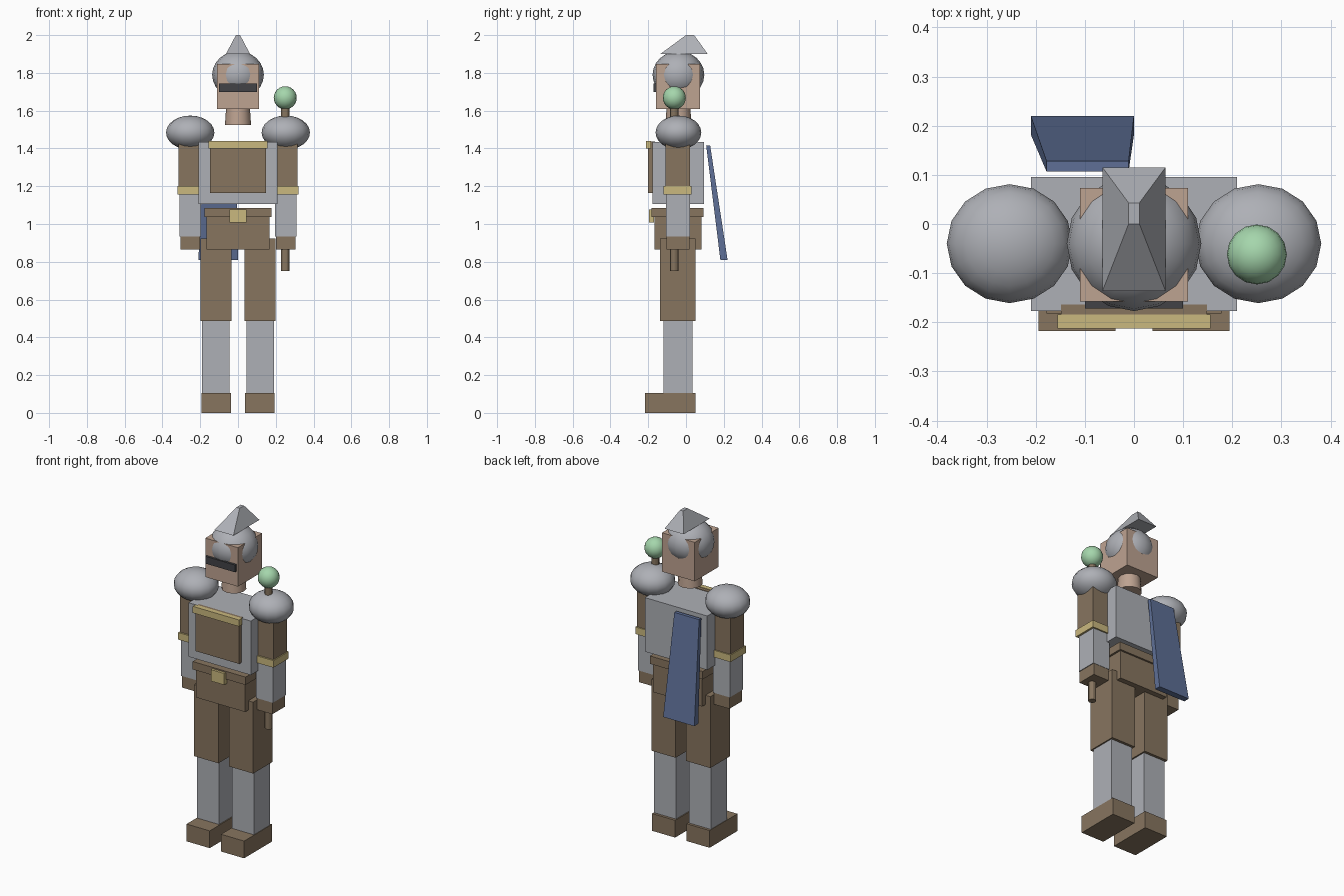
import bpy, bmesh
from mathutils import Matrix

old = bpy.data.objects.get("Cube")
if old:
    bpy.data.objects.remove(old, do_unlink=True)


def material(name, r, g, b):
    """Flat material from display (0-255) values, stored as linear."""
    col = [((c / 255 + 0.055) / 1.055) ** 2.4 for c in (r, g, b)] + [1.0]
    m = bpy.data.materials.new(name)
    m.use_nodes = True
    m.diffuse_color = col
    m.node_tree.nodes["Principled BSDF"].inputs["Base Color"].default_value = col
    return m


STEEL = material("steel", 174, 176, 182)
LEATHER = material("brown leather", 135, 117, 95)
GOLD = material("pale gold", 202, 184, 126)
SKIN = material("skin", 190, 163, 145)
DARK = material("dark visor", 66, 66, 70)
BLUE = material("blue cloth", 94, 111, 150)
GREEN = material("green glass", 165, 214, 172)


def finish(bm, name, mat, smooth=False):
    bmesh.ops.recalc_face_normals(bm, faces=bm.faces)
    for f in bm.faces:
        f.smooth = smooth
    mesh = bpy.data.meshes.new(name)
    bm.to_mesh(mesh)
    bm.free()
    mesh.materials.append(mat)
    ob = bpy.data.objects.new(name, mesh)
    bpy.context.collection.objects.link(ob)
    return ob


def frustum(name, mat, low, high, z):
    """Block between two rectangles (x0, x1, y0, y1) at heights z."""
    bm = bmesh.new()
    rings = []
    for (x0, x1, y0, y1), h in zip((low, high), z):
        corners = ((x0, y0), (x1, y0), (x1, y1), (x0, y1))
        rings.append([bm.verts.new((x, y, h)) for x, y in corners])
    a, b = rings
    bm.faces.new(a[::-1])
    bm.faces.new(b)
    for i in range(4):
        j = (i + 1) % 4
        bm.faces.new((a[i], a[j], b[j], b[i]))
    return finish(bm, name, mat)


def box(name, mat, x, y, z):
    rect = (*x, *y)
    return frustum(name, mat, rect, rect, z)


def ball(name, mat, centre, size, segments=16, rings=12):
    bm = bmesh.new()
    mtx = Matrix.Translation(centre) @ Matrix.Diagonal((*size, 1))
    bmesh.ops.create_uvsphere(bm, u_segments=segments, v_segments=rings,
                              radius=1, matrix=mtx)
    return finish(bm, name, mat, True)


def rod(name, mat, x, y, z0, z1, r0, r1, sides=12):
    bm = bmesh.new()
    bmesh.ops.create_cone(bm, cap_ends=True, segments=sides, radius1=r0,
                          radius2=r1, depth=z1 - z0,
                          matrix=Matrix.Translation((x, y, (z0 + z1) / 2)))
    ob = finish(bm, name, mat, True)
    bpy.ops.object.select_all(action='DESELECT')
    ob.select_set(True)
    bpy.context.view_layer.objects.active = ob
    bpy.ops.object.shade_smooth_by_angle()
    return ob


def pair(name, mat, x, y, z):
    """Matching left (+x) and right (-x) blocks."""
    box("left_" + name, mat, x, y, z)
    box("right_" + name, mat, (-x[1], -x[0]), y, z)


# Head, helmet and crest
box("head", SKIN, (-.11, .11), (-.158, .073), (1.61, 1.847))
ball("helmet", STEEL, (0, -.04, 1.79), (.137, .137, .125))
box("visor", DARK, (-.1, .1), (-.172, -.15), (1.70, 1.744))
frustum("helmet_crest", STEEL, (-.064, .064, -.136, .115),
        (-.011, .011, 0, .043), (1.9, 2.0))
rod("neck", SKIN, 0, -.04, 1.525, 1.615, .069, .063)

# Torso and belt
box("torso", STEEL, (-.21, .21), (-.177, .096), (1.105, 1.434))
box("chest_plate", LEATHER, (-.148, .148), (-.2, -.164), (1.165, 1.437))
box("chest_trim", GOLD, (-.156, .156), (-.213, -.184), (1.4, 1.44))
box("pelvis", LEATHER, (-.166, .166), (-.168, .082), (.865, 1.045))
box("belt", LEATHER, (-.178, .178), (-.182, .093), (1.038, 1.086))
box("belt_buckle", GOLD, (-.045, .045), (-.197, -.17), (1.008, 1.078))

# Arms
pair("upper_arm", LEATHER, (.205, .315), (-.108, .022), (1.18, 1.45))
pair("arm_band", GOLD, (.197, .321), (-.118, .029), (1.157, 1.2))
pair("forearm", STEEL, (.195, .309), (-.106, .02), (.935, 1.17))
pair("hand", LEATHER, (.2, .305), (-.104, .018), (.864, .965))
for side, s in (("left", 1), ("right", -1)):
    ball(side + "_shoulder_guard", STEEL, (s * .253, -.04, 1.484), (.128, .121, .09))

# Legs
pair("thigh", LEATHER, (.035, .199), (-.138, .05), (.487, .922))
pair("shin", STEEL, (.044, .191), (-.12, .034), (.1, .49))
pair("foot", LEATHER, (.038, .194), (-.218, .05), (0, .105))

# Orb-topped staff in the left hand
rod("staff", LEATHER, .25, -.062, .75, 1.64, .022, .022)
ball("staff_orb", GREEN, (.25, -.062, 1.668), (.061, .061, .061))

# Cape hanging on the right half of the back
frustum("cape", BLUE, (-.21, 0, .182, .22), (-.178, -.011, .107, .128), (.81, 1.415))
